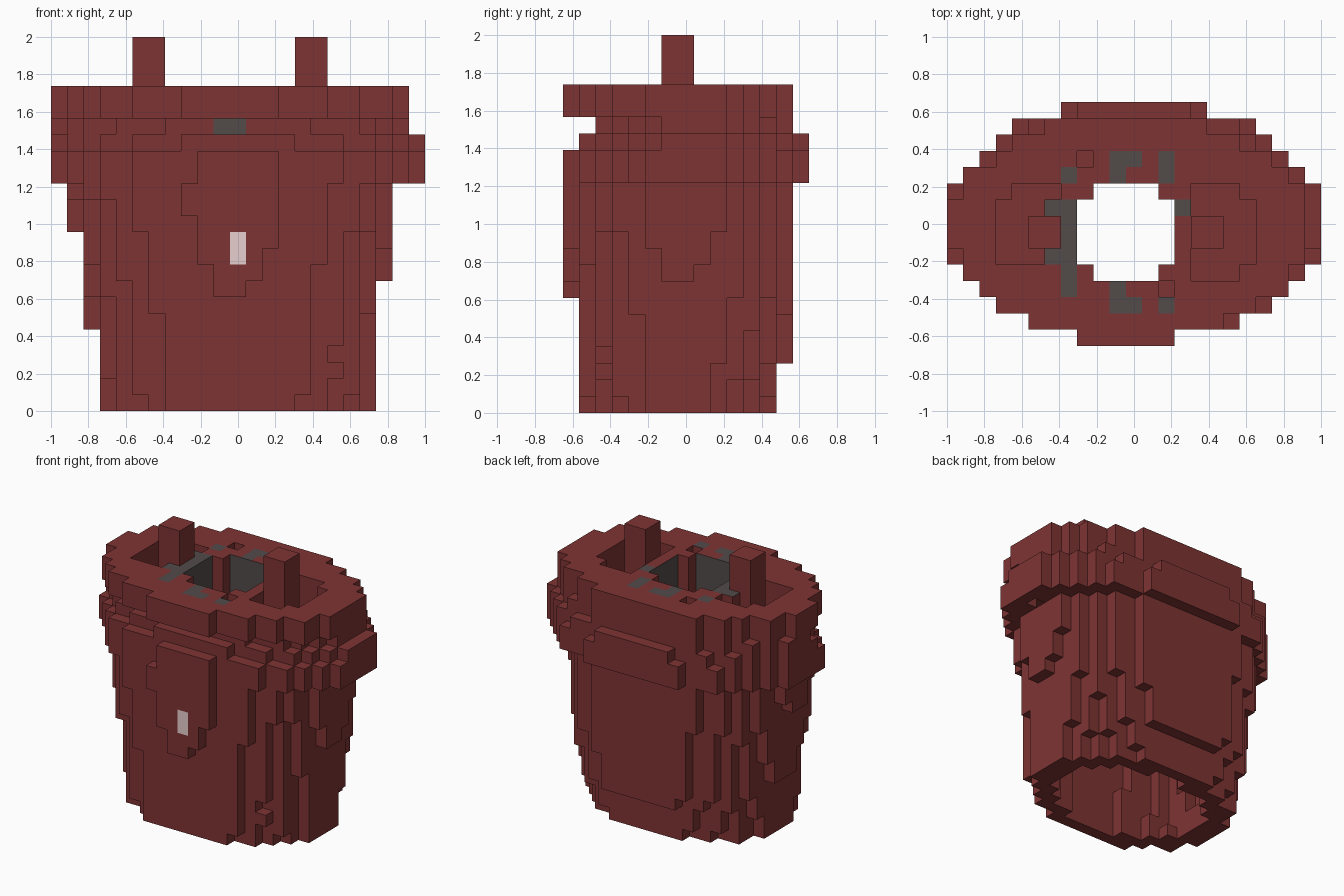
import bpy
import bmesh

if "Cube" in bpy.data.objects:
    bpy.data.objects.remove(bpy.data.objects["Cube"])

N = 23
S = 2 / N                      # edge of one block
Y0 = -7.5 * S                  # front limit of the grid


def material(name, rgb):
    m = bpy.data.materials.new(name)
    m.diffuse_color = (*rgb, 1)
    m.use_nodes = True
    m.node_tree.nodes["Principled BSDF"].inputs["Base Color"].default_value = m.diffuse_color
    return m


MATS = [material("dark_red", (0.212, 0.034, 0.034)),
        material("grey_lining", (0.084, 0.070, 0.068)),
        material("pale_tag", (0.80, 0.62, 0.62))]

# tapering bands: first layer, last layer, roundness,
# (left, right, front, back) at each end
BANDS = [
    (0, 2, 2.1, (-.728, .715, -.582, .49), (-.75, .733, -.588, .50)),
    (3, 13, 2.1, (-.765, .738, -.594, .575), (-.905, .84, -.636, .60)),
    (14, 15, 2, (-1.005, 1.005, -.628, .66), (-1.005, 1.005, -.628, .66)),
    (16, 16, 2, (-1, 1, -.55, .64), (-1, 1, -.55, .64)),
    (17, 17, 2, (-.985, .935, -.48, .575), (-.985, .935, -.48, .575)),
    (18, 19, 2, (-.985, .935, -.629, .58), (-.985, .935, -.629, .58)),
]
CAP = 15                       # first layer of the thick collar


def extents(k):
    for k0, k1, n, a, b in BANDS:
        if k0 <= k <= k1:
            t = (k - k0) / max(1, k1 - k0)
            return [p + (q - p) * t for p, q in zip(a, b)] + [n]


def in_ellipse(i, j, ext, shrink=0.0):
    l, r, f, b, n = ext
    x, y = -1 + (i + .5) * S, Y0 + (j + .5) * S
    u = (x - (l + r) / 2) / ((r - l) / 2 - shrink)
    v = (y - (f + b) / 2) / ((b - f) / 2 - shrink)
    return abs(u) ** n + abs(v) ** n <= 1


def in_hole(i, j):
    # square opening with its four corner blocks kept
    return (8 <= i <= 13 and 4 <= j <= 9
            and not (i in (8, 13) and j in (4, 9)))


def in_recess(i, j):
    # sunken floors around the two posts
    left = 3 <= i <= 6 and 5 <= j <= 9
    right = 15 <= i <= 18 and 4 <= j <= 9
    corner = (i, j) in ((3, 9), (18, 4), (18, 9))
    return (left or right) and not corner


# lining blocks that show in the rim, and small pits
GREY_RIM = {(10, 10), (10, 11), (11, 11), (13, 10), (13, 11), (7, 10), (10, 2),
            (11, 2), (10, 3), (13, 2), (14, 8), (6, 5), (6, 8)}
GREY_RIM |= {(7, j) for j in range(3, 9)}
PITS = {(8, 11), (13, 3)}


def shell_cells():
    cells = set()
    for k in range(20):
        ext = extents(k)
        for i in range(N):
            for j in range(15):
                if not in_ellipse(i, j, ext):
                    continue
                if k < CAP and in_ellipse(i, j, ext, 0.13):
                    continue
                if in_hole(i, j) or (k == 19 and (i, j) in PITS):
                    continue
                if k >= 17 and in_recess(i, j) and (i, j) not in GREY_RIM:
                    continue
                cells.add((i, j, k))
    return cells


def shell_colour(c, d):
    i, j, k = c
    if d == (0, -1, 0) and j == 0 and i == 11 and k in (9, 10):
        return 2                                   # pale tag on the front
    if d == (0, -1, 0) and k == 17 and j <= 2 and i in (10, 11):
        return 1                                   # lining in the front groove
    if d[2] == 1 and k == 19 and (i, j) in GREY_RIM:
        return 1
    if d[2] == 0 and k >= CAP and in_hole(i + d[0], j + d[1]):
        # walls of the opening, with red corner blocks
        return 0 if i in (8, 13) and j in (4, 9) else 1
    return 0


def block_object(name, cells, colour=lambda c, d: 0):
    """Skin a set of grid blocks, making only the exposed faces."""
    bm = bmesh.new()
    verts = {}

    def vert(p):
        if p not in verts:
            verts[p] = bm.verts.new((-1 + p[0] * S, Y0 + p[1] * S, p[2] * S))
        return verts[p]

    for c in sorted(cells):
        for axis in range(3):
            u, v = (axis + 1) % 3, (axis + 2) % 3
            for sign in (-1, 1):
                d = tuple(sign if n == axis else 0 for n in range(3))
                if tuple(a + b for a, b in zip(c, d)) in cells:
                    continue
                ring = []
                for du, dv in ((0, 0), (1, 0), (1, 1), (0, 1))[::sign]:
                    p = list(c)
                    p[axis] += sign > 0
                    p[u] += du
                    p[v] += dv
                    ring.append(vert(tuple(p)))
                bm.faces.new(ring).material_index = colour(c, d)
    mesh = bpy.data.meshes.new(name)
    bm.to_mesh(mesh)
    bm.free()
    for m in MATS:
        mesh.materials.append(m)
    obj = bpy.data.objects.new(name, mesh)
    bpy.context.collection.objects.link(obj)
    return obj


# hollow tapered body with collar
block_object("body_shell", shell_cells(), shell_colour)

# two upright posts standing on the sunken floors
for name, i0 in (("left_post", 5), ("right_post", 15)):
    block_object(name, {(i, j, k) for i in (i0, i0 + 1)
                        for j in (6, 7) for k in range(17, 23)})
